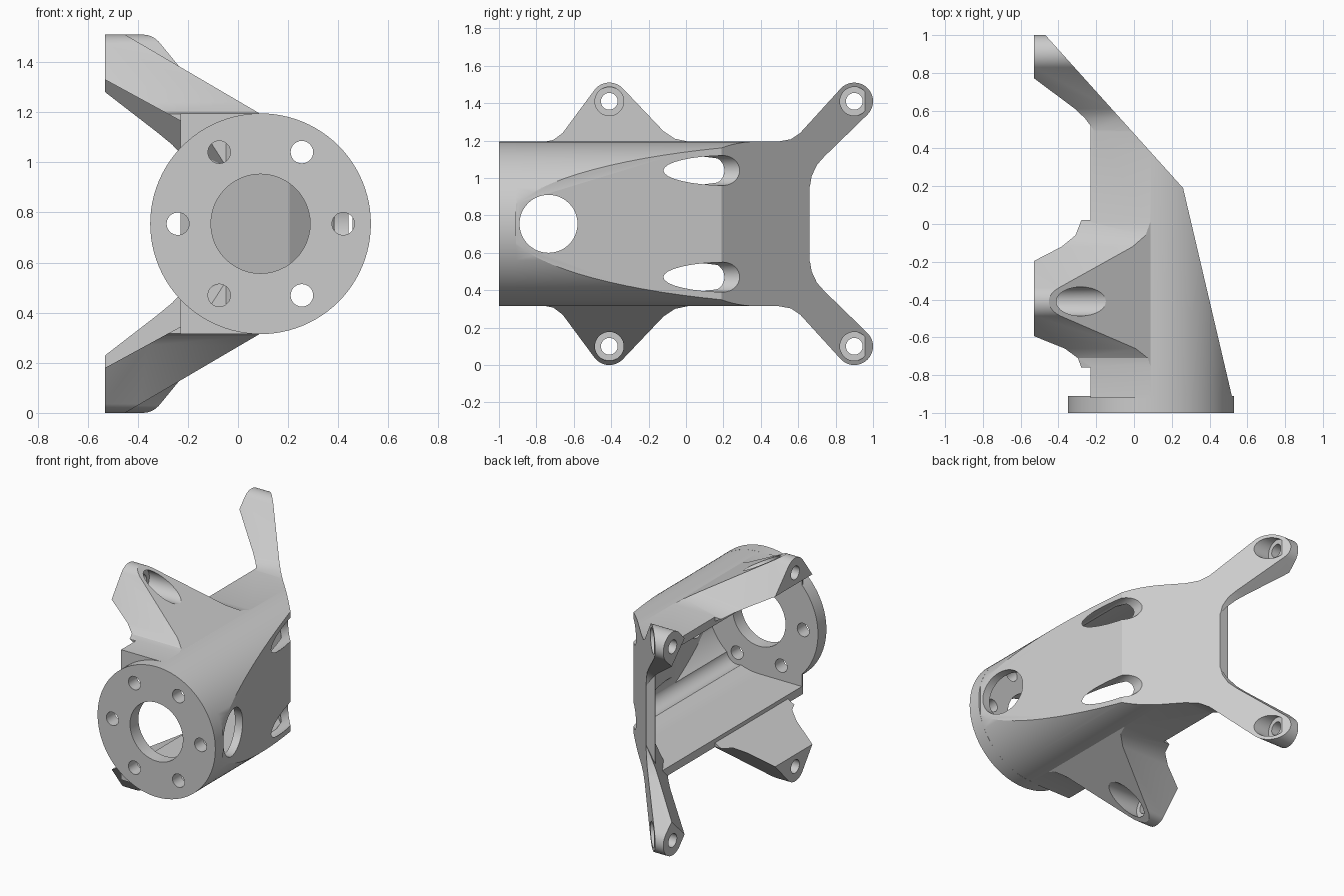
import bpy, bmesh
from math import sin, cos, pi, radians
from mathutils import Vector

if "Cube" in bpy.data.objects:
    bpy.data.objects.remove(bpy.data.objects["Cube"])

CX, CZ, R, WALL = 0.09, 0.755, 0.44, 0.055


def prism(name, pts, axis, lo, hi):
    """Extrude a 2D profile: axis x uses (y,z), y uses (x,z), z uses (x,y)."""
    place = {'x': lambda a, b, t: (t, a, b),
             'y': lambda a, b, t: (a, t, b),
             'z': lambda a, b, t: (a, b, t)}[axis]
    bm = bmesh.new()
    face = bm.faces.new([bm.verts.new(place(a, b, lo)) for a, b in pts])
    ext = bmesh.ops.extrude_face_region(bm, geom=[face])
    bmesh.ops.translate(bm, vec=place(0, 0, hi - lo),
                        verts=[v for v in ext['geom'] if isinstance(v, bmesh.types.BMVert)])
    bmesh.ops.recalc_face_normals(bm, faces=bm.faces)
    me = bpy.data.meshes.new(name)
    bm.to_mesh(me)
    bm.free()
    ob = bpy.data.objects.new(name, me)
    bpy.context.collection.objects.link(ob)
    return ob


def arc(a, b, r, d0, d1, n):
    return [(a + r * cos(radians(d0 + (d1 - d0) * i / n)),
             b + r * sin(radians(d0 + (d1 - d0) * i / n))) for i in range(n + 1)]


def cyl(name, a, b, r, axis, lo, hi, n=40):
    return prism(name, arc(a, b, r, 0, 360, n)[:-1], axis, lo, hi)


def boolean(ob, other, op):
    mod = ob.modifiers.new('bool', 'BOOLEAN')
    mod.operation, mod.solver, mod.object = op, 'EXACT', other
    bpy.context.view_layer.objects.active = ob
    bpy.ops.object.modifier_apply(modifier=mod.name)
    bpy.data.objects.remove(other)
    return ob


def slice_off(ob, co, no):
    """Remove everything on the normal side of a plane and cap the cut."""
    bm = bmesh.new()
    bm.from_mesh(ob.data)
    res = bmesh.ops.bisect_plane(bm, geom=bm.verts[:] + bm.edges[:] + bm.faces[:], dist=1e-6,
                                 plane_co=Vector(co), plane_no=Vector(no), clear_outer=True)
    edges = [e for e in res['geom_cut'] if isinstance(e, bmesh.types.BMEdge)]
    bmesh.ops.holes_fill(bm, edges=edges, sides=0)
    bmesh.ops.recalc_face_normals(bm, faces=bm.faces)
    bm.to_mesh(ob.data)
    bm.free()


def u_profile(r, left):
    return [(left, CZ - r)] + arc(CX, CZ, r, -90, 90, 48) + [(left, CZ + r)]


def flip(pts):
    return [(a, 2 * CZ - b) for a, b in pts]


# U-shaped housing trimmed by the two sloping planes
SLOPE = 0.90
body = prism('bracket_body', u_profile(R, -0.23), 'y', -0.92, 0.8)
boolean(body, prism('trim', [(-0.3, -1), (0.54, -1), (0.525, -0.94), (0.26, 0.19),
                             (0.26 - 0.47 * SLOPE, 0.66), (-0.3, 0.66)], 'z', 0, 2), 'INTERSECT')

# hollow interior, open towards -x
cavity = prism('cavity', u_profile(R - WALL, -0.7), 'y', -0.91, 1.2)
boolean(cavity, prism('trim', [(-0.8, -1), (0.484, -1), (0.205, 0.17),
                               (0.205 - 0.93 * SLOPE, 1.1), (-0.8, 1.1)], 'z', 0, 2), 'INTERSECT')
boolean(body, cavity, 'DIFFERENCE')

# round mounting flange
boolean(body, cyl('flange', CX, CZ, R + 0.0005, 'y', -1, -0.91, 96), 'UNION')

# diagonal arms and side tabs, upper and lower
arm = ([(0.45, 0.9), (0.45, 1.19), (0.5, 1.196), (0.56, 1.207), (0.61, 1.24)]
       + arc(0.9, 1.41, 0.1, 135, -45, 20)
       + [(0.74, 1.115), (0.7, 1.07), (0.672, 1.01), (0.66, 0.94), (0.66, 0.9)])
tab = ([(-0.76, 1.15), (-0.76, 1.193), (-0.71, 1.203), (-0.66, 1.24)]
       + arc(-0.41, 1.41, 0.1, 140, 43, 14)
       + [(-0.12, 1.25), (-0.06, 1.21), (0.02, 1.193), (0.02, 1.15)])
tab_side = [(-0.53, 1.33), (-0.53, 1.53), (-0.485, 1.53), (0.09, 1.193), (0.09, 1.15), (-0.2, 1.15)]
for side in (1, -1):
    f = (lambda p: p) if side == 1 else flip
    ob = prism('arm', f(arm), 'x', -0.53, 0.4)
    slice_off(ob, (0.26, 0.19, 0), (1, SLOPE, 0))
    slice_off(ob, (-0.53, 0.9, f([(0, 1.29)])[0][1]), (-1.567, -1, -side))
    boolean(body, ob, 'UNION')
    ob = prism('tab', f(tab), 'x', -0.6, 0.2)
    boolean(ob, prism('tab_side', f(tab_side), 'y', -1, 0.3), 'INTERSECT')
    boolean(body, ob, 'UNION')

# screw holes with deep counterbores in arms and tabs
for y in (0.9, -0.41):
    for z in (1.41, 0.10):
        boolean(body, cyl('hole', y, z, 0.045, 'x', -0.7, 0.4, 24), 'DIFFERENCE')
        boolean(body, cyl('counterbore', y, z, 0.077, 'x', -0.43, 0.4, 32), 'DIFFERENCE')

# flange centre hole and bolt circle
boolean(body, cyl('centre_hole', CX, CZ, 0.198, 'y', -1.1, -0.89, 48), 'DIFFERENCE')
for i in range(6):
    a = i * pi / 3
    boolean(body, cyl('bolt_hole', CX + 0.33 * cos(a), CZ + 0.33 * sin(a),
                      0.045, 'y', -1.1, -0.89, 24), 'DIFFERENCE')

# tool-access slots through the sloping wall, and the round side window
for z in (1.04, 0.47):
    boolean(body, cyl('access', 0.253, z, 0.08, 'y', -0.91, 0.6, 32), 'DIFFERENCE')
boolean(body, cyl('window', -0.735, CZ, 0.155, 'x', 0.1, 0.8, 48), 'DIFFERENCE')

# smooth curved walls, keep real edges crisp
bpy.ops.object.select_all(action='DESELECT')
body.select_set(True)
bpy.context.view_layer.objects.active = body
bpy.ops.object.shade_smooth_by_angle(angle=radians(25))
